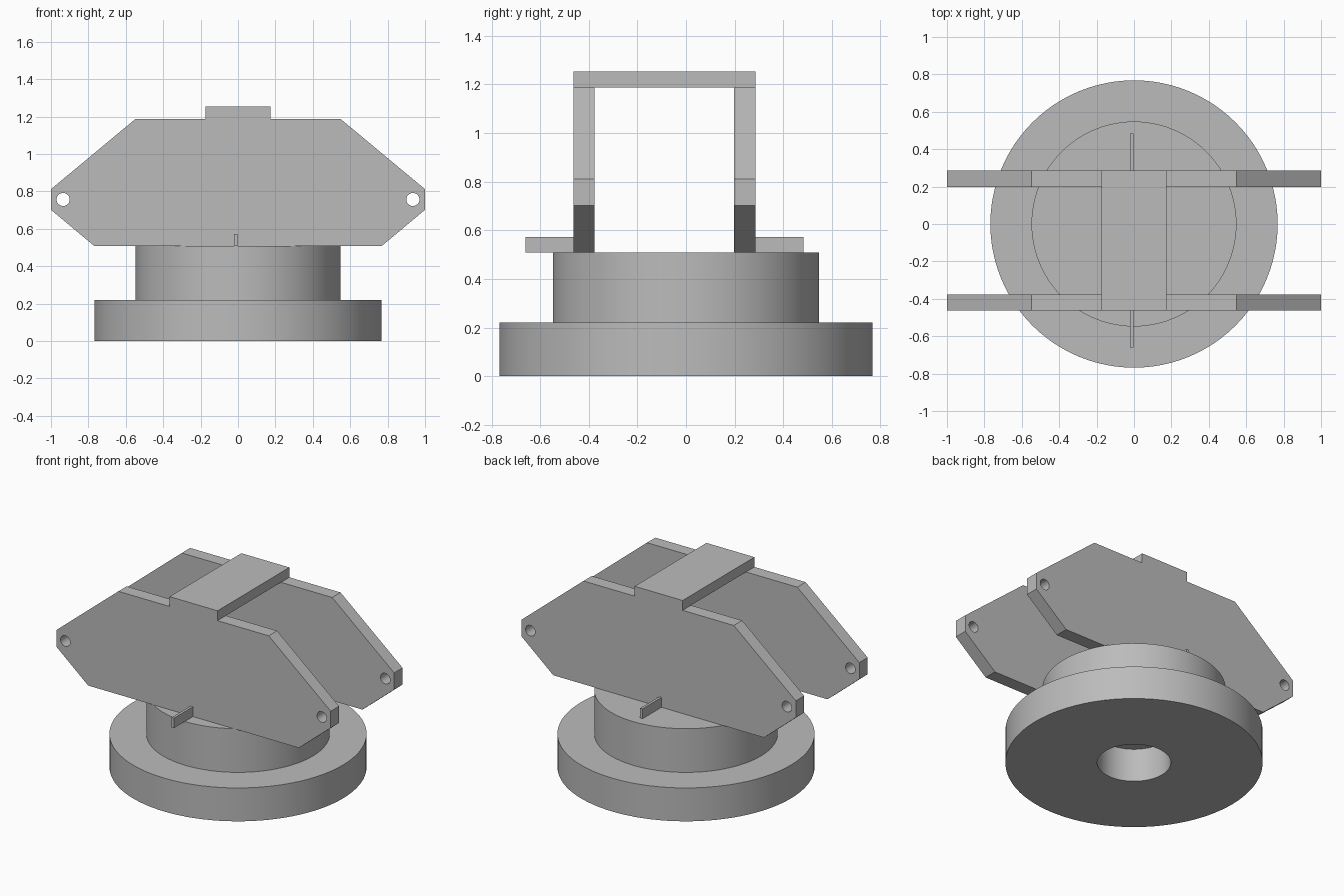
import bpy, bmesh, math

default = bpy.data.objects.get("Cube")
if default:
    bpy.data.objects.remove(default, do_unlink=True)

# Single neutral finish
grey = bpy.data.materials.new("plain grey")
grey.use_nodes = True
grey.diffuse_color = (0.5, 0.5, 0.5, 1)
grey.node_tree.nodes["Principled BSDF"].inputs["Base Color"].default_value = (0.5, 0.5, 0.5, 1)


def finish(obj):
    """Weld, fix normals, smooth round walls and assign the finish."""
    bm = bmesh.new()
    bm.from_mesh(obj.data)
    bmesh.ops.remove_doubles(bm, verts=bm.verts, dist=1e-5)
    bmesh.ops.recalc_face_normals(bm, faces=bm.faces)
    bm.to_mesh(obj.data)
    bm.free()
    obj.data.materials.clear()
    obj.data.materials.append(grey)
    bpy.ops.object.select_all(action="DESELECT")
    obj.select_set(True)
    bpy.context.view_layer.objects.active = obj
    bpy.ops.object.shade_smooth_by_angle(angle=math.radians(30))
    return obj


def add_object(name, data):
    obj = bpy.data.objects.new(name, data)
    bpy.context.collection.objects.link(obj)
    return obj


def lathe(name, profile, closed):
    """Spin a radius/height profile around the z axis."""
    bm = bmesh.new()
    verts = [bm.verts.new((r, 0, z)) for r, z in profile]
    edges = [bm.edges.new(pair) for pair in zip(verts, verts[1:])]
    if closed:
        edges.append(bm.edges.new((verts[-1], verts[0])))
    bmesh.ops.spin(bm, geom=verts + edges, cent=(0, 0, 0), axis=(0, 0, 1),
                   angle=math.tau, steps=96, use_merge=True)
    mesh = bpy.data.meshes.new(name)
    bm.to_mesh(mesh)
    bm.free()
    return finish(add_object(name, mesh))


def box(name, low, high):
    """Box between two opposite corners."""
    mesh = bpy.data.meshes.new(name)
    bm = bmesh.new()
    bmesh.ops.create_cube(bm, size=1)
    for v in bm.verts:
        v.co = [b if c > 0 else a for a, b, c in zip(low, high, v.co)]
    bm.to_mesh(mesh)
    bm.free()
    return finish(add_object(name, mesh))


def plate(name, outline, holes, y_low, y_high):
    """Upright x/z outline with holes, given thickness along y."""
    curve = bpy.data.curves.new(name, "CURVE")
    curve.dimensions = "2D"
    curve.fill_mode = "BOTH"
    curve.extrude = (y_high - y_low) / 2
    for loop in [outline] + holes:
        spline = curve.splines.new("POLY")
        spline.points.add(len(loop) - 1)
        for point, (x, z) in zip(spline.points, loop):
            point.co = (x, z, 0, 1)
        spline.use_cyclic_u = True
    obj = add_object(name, curve)
    obj.rotation_euler.x = math.pi / 2
    obj.location.y = (y_low + y_high) / 2
    bpy.ops.object.select_all(action="DESELECT")
    obj.select_set(True)
    bpy.context.view_layer.objects.active = obj
    bpy.ops.object.convert(target="MESH")
    return finish(bpy.context.view_layer.objects.active)


def circle(x, z, radius, count=32):
    return [(x + radius * math.cos(math.tau * i / count),
             z + radius * math.sin(math.tau * i / count)) for i in range(count)]


# Round foot with a central bore, closed above by the drum
BASE_TOP, DRUM_TOP = 0.22, 0.508
lathe("base_ring", [(0.22, 0), (0.768, 0), (0.768, BASE_TOP), (0.22, BASE_TOP)], True)
lathe("drum", [(0, BASE_TOP), (0.548, BASE_TOP), (0.548, DRUM_TOP), (0, DRUM_TOP)], False)

# Pair of side plates with a pin hole at each end
PLATE_TOP = 1.188
half = [(0.768, DRUM_TOP), (1, 0.702), (1, 0.812), (0.548, PLATE_TOP)]
outline = half + [(-x, z) for x, z in reversed(half)]
pin_holes = [circle(s * 0.935, 0.757, 0.035) for s in (-1, 1)]
FRONT, BACK, THICK = -0.463, 0.285, 0.087
plate("front_plate", outline, pin_holes, FRONT, FRONT + THICK)
plate("back_plate", outline, pin_holes, BACK - THICK, BACK)

# Bridge joining the plates
box("top_bridge", (-0.175, FRONT, PLATE_TOP), (0.175, BACK, 1.253))

# Thin pointer fins outside each plate
for name, y0, y1 in (("front_fin", -0.66, FRONT), ("back_fin", BACK, 0.483)):
    box(name, (-0.021, y0, DRUM_TOP), (-0.004, y1, 0.573))
